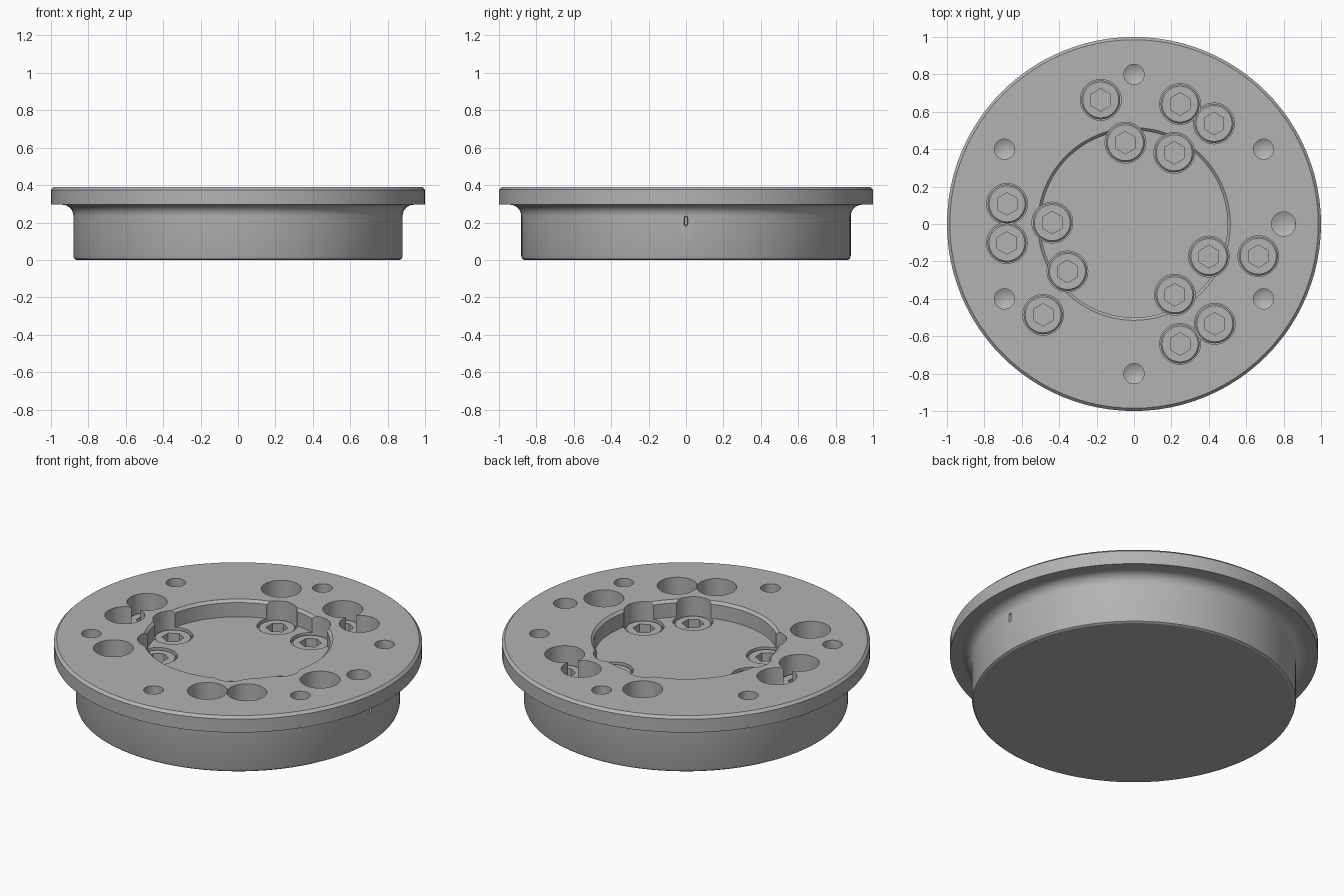
import bpy, bmesh, math
from mathutils import Matrix, Vector

old = bpy.data.objects.get("Cube")
if old:
    bpy.data.objects.remove(old, do_unlink=True)

steel = bpy.data.materials.new("plain grey metal")
steel.use_nodes = True
GREY = (0.45, 0.45, 0.45, 1)
steel.diffuse_color = GREY
steel.node_tree.nodes["Principled BSDF"].inputs["Base Color"].default_value = GREY


def lathe(name, profile, sides):
    """Solid of revolution about z from (radius, height) points."""
    bm = bmesh.new()
    verts = [bm.verts.new((r, 0, z)) for r, z in profile]
    edges = [bm.edges.new(pair) for pair in zip(verts, verts[1:])]
    bmesh.ops.spin(bm, geom=verts + edges, cent=(0, 0, 0), axis=(0, 0, 1),
                   angle=math.tau, steps=sides, use_duplicate=False)
    bmesh.ops.remove_doubles(bm, verts=bm.verts, dist=1e-5)
    bmesh.ops.dissolve_degenerate(bm, edges=bm.edges, dist=1e-6)
    bmesh.ops.recalc_face_normals(bm, faces=bm.faces)
    mesh = bpy.data.meshes.new(name)
    bm.to_mesh(mesh)
    bm.free()
    mesh.materials.append(steel)
    obj = bpy.data.objects.new(name, mesh)
    bpy.context.collection.objects.link(obj)
    return obj


def select(obj):
    bpy.ops.object.select_all(action='DESELECT')
    obj.select_set(True)
    bpy.context.view_layer.objects.active = obj


def cut(target, cutter):
    """Subtract the cutter from the target and discard the cutter."""
    cutter.hide_render = True
    mod = target.modifiers.new("cut", 'BOOLEAN')
    mod.operation, mod.solver, mod.object = 'DIFFERENCE', 'EXACT', cutter
    select(target)
    bpy.ops.object.modifier_apply(modifier=mod.name)
    bpy.data.objects.remove(cutter, do_unlink=True)


def smooth(obj):
    select(obj)
    bpy.ops.object.shade_smooth_by_angle(angle=math.radians(28))


def polar(radius, degrees):
    a = math.radians(degrees)
    return Vector((radius * math.cos(a), radius * math.sin(a), 0))


TOP, FLOOR, HEAD_TOP, SEAT = 0.39, 0.29, 0.28, 0.17

# Flanged body: recess, rim, flange, fillet under the flange, round base
fillet = [(0.94 - 0.06 * math.sin(t), 0.235 + 0.06 * math.cos(t))
          for t in (math.pi / 2 * i / 8 for i in range(9))]
body = lathe("flanged_body", [
    (0, FLOOR), (0.5, FLOOR), (0.5, 0.375), (0.515, TOP),
    (0.985, TOP), (1, 0.375), (1, 0.295), *fillet,
    (0.88, 0.02), (0.875, 0.006), (0.865, 0), (0, 0)], 96)

# Counterbores for the two rings of screws
spots = [polar(0.687, a) for a in (51.5, 69, 105, 171, 188.5, 225, 291, 309, 345.5)]
spots += [polar(0.437, a) for a in (60.5, 96, 179, 215.5, 300, 336.5)]
for spot in spots:
    bore = lathe("bore_cutter", [(0, SEAT), (0.109, SEAT), (0.109, 0.5), (0, 0.5)], 40)
    bore.location = spot
    cut(body, bore)

# Drilled holes with conical ends; the one on the side axis is wider
drills = [(30 + 60 * i, 0.054) for i in range(6)] + [(0, 0.065)]
for angle, r in drills:
    drill = lathe("drill_cutter", [(0, 0.16), (r, 0.19), (r, 0.5), (0, 0.5)], 32)
    drill.location = polar(0.8, angle)
    cut(body, drill)

# Small upright index notch in the side wall
notch = lathe("notch_cutter", [(0, 0.18), (0.007, 0.183), (0.01, 0.19),
                               (0.01, 0.225), (0.007, 0.232), (0, 0.235)], 16)
notch.data.transform(Matrix.Diagonal((2, 1, 1, 1)))
notch.location.x = 0.88
cut(body, notch)
smooth(body)

# Socket head screw, shared by every counterbore
screw = lathe("socket_screw", [(0, SEAT - 0.005), (0.104, SEAT - 0.005),
                               (0.104, HEAD_TOP - 0.008), (0.096, HEAD_TOP),
                               (0, HEAD_TOP)], 40)
socket = lathe("socket_cutter", [(0, 0.215), (0.06, 0.215), (0.06, 0.5), (0, 0.5)], 6)
socket.data.transform(Matrix.Rotation(math.radians(30), 4, 'Z'))
cut(screw, socket)
smooth(screw)
screw.location = spots[0]
for i, spot in enumerate(spots[1:], 2):
    copy = bpy.data.objects.new(f"socket_screw_{i}", screw.data)
    copy.location = spot
    bpy.context.collection.objects.link(copy)
